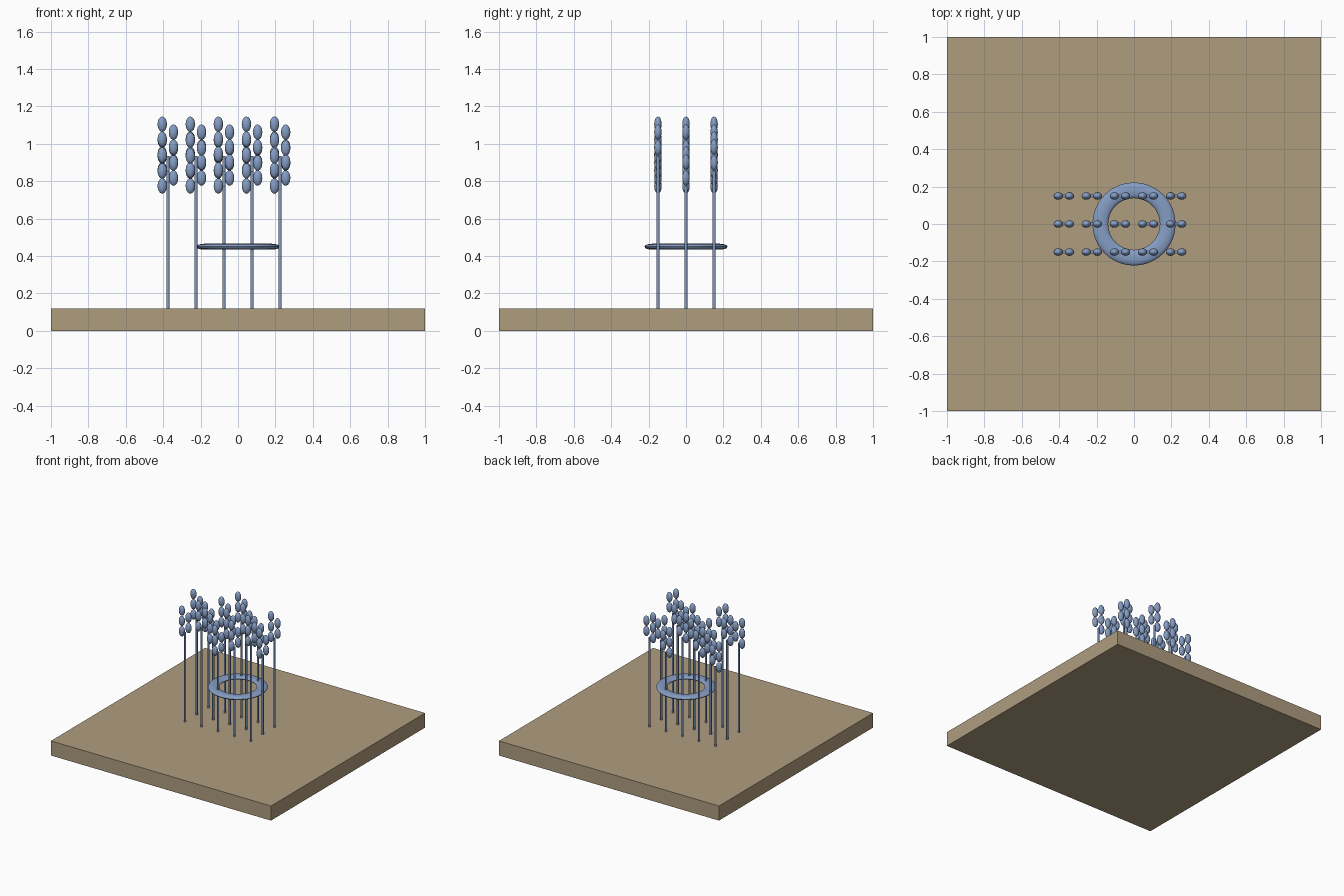
import bpy, math

if "Cube" in bpy.data.objects:
    bpy.data.objects.remove(bpy.data.objects["Cube"])


def material(name, rgb):
    m = bpy.data.materials.new(name)
    m.diffuse_color = (*rgb, 1)
    m.use_nodes = True
    m.node_tree.nodes["Principled BSDF"].inputs["Base Color"].default_value = m.diffuse_color
    return m


TAN = material("tan soil", (0.43, 0.335, 0.213))
BLUE = material("steel blue", (0.235, 0.335, 0.55))


def finish(name, mat, scale=None, smooth=True):
    ob = bpy.context.object
    ob.name = name
    if scale:
        ob.scale = scale
        bpy.ops.object.transform_apply(location=False, rotation=False, scale=True)
    ob.data.materials.append(mat)
    if smooth:
        bpy.ops.object.shade_smooth_by_angle(angle=math.radians(50))
    return ob


# Square ground slab
BASE = 0.12
bpy.ops.mesh.primitive_cube_add(size=1, location=(0, 0, BASE / 2))
finish("ground_slab", TAN, (2, 2, BASE), smooth=False)

# Flattened band around the stalks
bpy.ops.mesh.primitive_torus_add(major_radius=0.18, minor_radius=0.042,
                                 major_segments=48, minor_segments=16,
                                 location=(0, 0, 0.45))
finish("binding_ring", BLUE, (1, 1, 0.38))

# Shared grain mesh
grain_mesh = None


def add_grain(name, loc):
    global grain_mesh
    if grain_mesh is None:
        bpy.ops.mesh.primitive_uv_sphere_add(segments=16, ring_count=10, radius=1, location=loc)
        grain_mesh = finish(name, BLUE, (0.025, 0.02, 0.041)).data
    else:
        ob = bpy.data.objects.new(name, grain_mesh)
        ob.location = loc
        bpy.context.collection.objects.link(ob)


# Five by three stalks in three heights, grains alternating left and right
for i in range(5):
    for j in range(3):
        x, y = -0.375 + 0.15 * i, -0.15 + 0.15 * j
        top = 0.775 + 0.08 * ((i + j + 1) % 3)
        bpy.ops.mesh.primitive_cylinder_add(vertices=10, radius=0.008, depth=top - BASE,
                                            location=(x, y, (top + BASE) / 2))
        finish(f"stalk_{i}_{j}", BLUE)
        for k in range(5):
            side = -1 if k % 2 == 0 else 1
            add_grain(f"grain_{i}_{j}_{k}", (x + 0.03 * side, y, top + 0.0425 * k))
